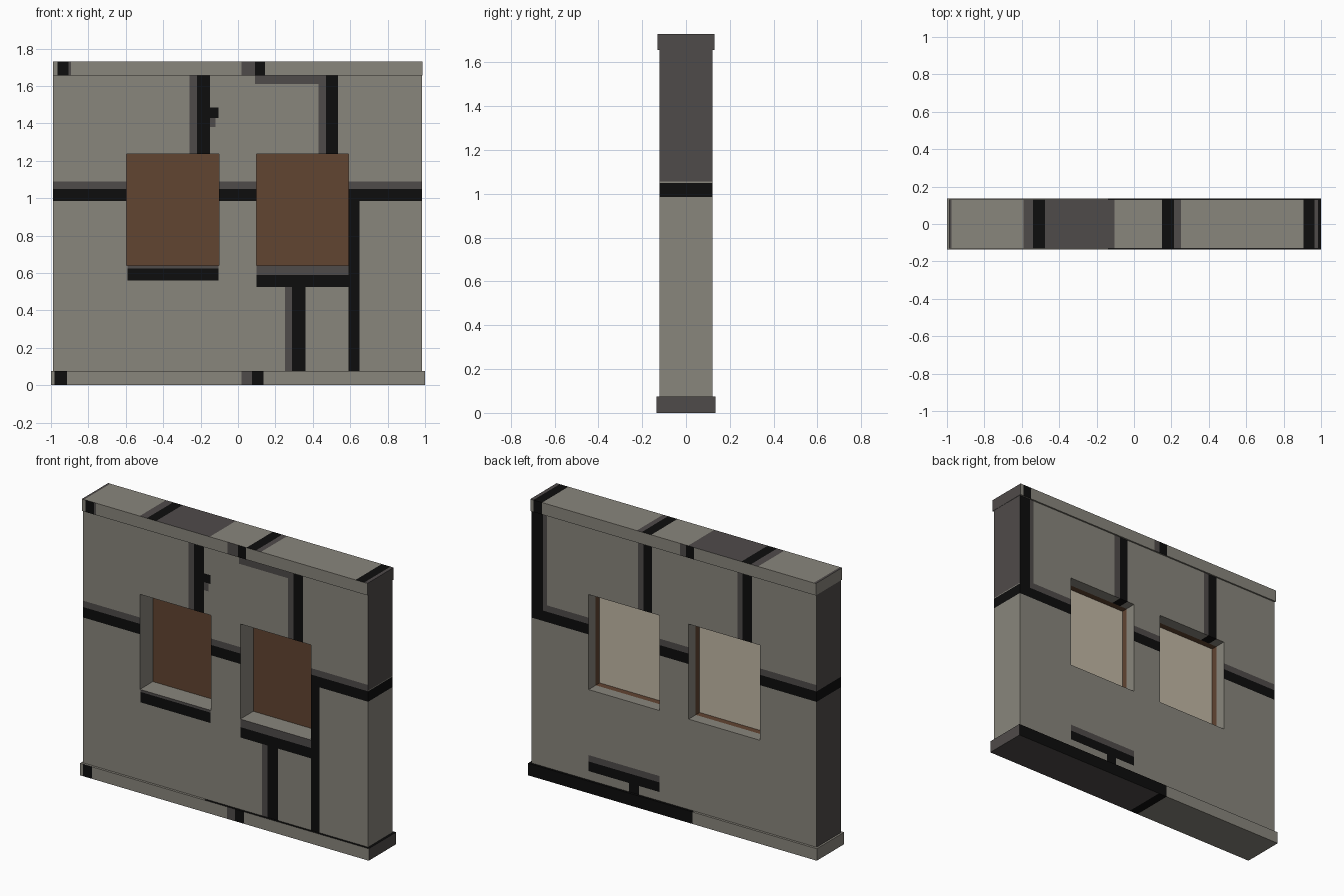
import bpy, bmesh
from mathutils import Vector

if "Cube" in bpy.data.objects:
    bpy.data.objects.remove(bpy.data.objects["Cube"])


def material(name, rgb):
    m = bpy.data.materials.new(name)
    m.diffuse_color = (*rgb, 1)
    m.use_nodes = True
    m.node_tree.nodes["Principled BSDF"].inputs["Base Color"].default_value = m.diffuse_color
    return m


MATS = [material("stone", (.25, .237, .203)),
        material("mortar_black", (.004, .004, .004)),
        material("dark_grey", (.078, .07, .068)),
        material("brown_wood", (.12, .058, .031)),
        material("cream", (.54, .48, .375))]
STONE, BLACK, GREY, BROWN, CREAM = range(5)
ALL = (-9, 9)
WINDOWS = [(-.595, -.102), (.10, .59)]
WZ = (.64, 1.235)


def side_of(n):
    if abs(n.y) > .7:
        return "front" if n.y < 0 else "back"
    if abs(n.z) > .7:
        return "top" if n.z > 0 else "bottom"
    return "right" if n.x > 0 else "left"


def add_box(bm, lo, hi):
    verts = bmesh.ops.create_cube(bm, size=1)["verts"]
    for v in verts:
        v.co = Vector([lo[i] if v.co[i] < 0 else hi[i] for i in range(3)])


def inside(c, xr, zr):
    return xr[0] < c.x < xr[1] and zr[0] < c.z < zr[1]


def cut_and_paint(bm, rules):
    """Cut along every rule edge, then colour faces by the last matching rule."""
    for axis, k in ((0, 1), (2, 2)):
        values = {v for r in rules for v in r[k] if abs(v) < 5}
        for v in sorted(values):
            no = Vector((0, 0, 0))
            no[axis] = 1
            bmesh.ops.bisect_plane(bm, geom=bm.verts[:] + bm.edges[:] + bm.faces[:],
                                   dist=1e-5, plane_co=no * v, plane_no=no)
    bm.normal_update()
    for f in bm.faces:
        c, s = f.calc_center_median(), side_of(f.normal)
        for side, xr, zr, mat in rules:
            if s == side and inside(c, xr, zr):
                f.material_index = mat


def finish(bm, name):
    me = bpy.data.meshes.new(name)
    bm.to_mesh(me)
    bm.free()
    for m in MATS:
        me.materials.append(m)
    ob = bpy.data.objects.new(name, me)
    bpy.context.collection.objects.link(ob)
    return ob


def window_sleeve(bm, xr, zr, yr):
    """Four inward-facing walls of a window opening."""
    mid = Vector((sum(xr) / 2, sum(yr) / 2, sum(zr) / 2))
    ring = [(xr[0], zr[0]), (xr[1], zr[0]), (xr[1], zr[1]), (xr[0], zr[1])]
    for (xa, za), (xb, zb) in zip(ring, ring[1:] + ring[:1]):
        f = bm.faces.new([bm.verts.new(p) for p in (
            (xa, yr[0], za), (xb, yr[0], zb), (xb, yr[1], zb), (xa, yr[1], za))])
        f.normal_update()
        if f.normal.dot(f.calc_center_median() - mid) > 0:
            f.normal_flip()


# Wall body with painted joints
wall_rules = [
    # ends
    ("right", (.9, 9), (1.055, 9), GREY), ("right", (.9, 9), (.985, 1.05), BLACK),
    ("left", (-9, -.9), ALL, GREY), ("left", (-9, -.9), (.985, 1.05), BLACK),
    # horizontal joint, front and back
    ("front", ALL, (1.05, 1.09), GREY),
    ("back", ALL, (1.05, 1.09), GREY), ("back", ALL, (.985, 1.05), BLACK),
    ("front", ALL, (.985, 1.05), BLACK),
    # front upper joints
    ("front", (-.26, -.22), (1.235, 9), GREY), ("front", (-.22, -.15), (1.235, 9), BLACK),
    ("front", (-.15, -.105), (1.43, 1.485), BLACK),
    ("front", (-.15, -.12), (1.38, 1.43), GREY),
    ("front", (.09, .47), (1.61, 9), GREY),
    ("front", (.43, .47), (1.235, 9), GREY), ("front", (.47, .535), (1.235, 9), BLACK),
    # front joints below the windows
    ("front", (-.59, -.105), (.625, .64), GREY), ("front", (-.59, -.105), (.56, .625), BLACK),
    ("front", (.10, .59), (.59, .64), GREY), ("front", (.10, .65), (.525, .59), BLACK),
    ("front", (.25, .29), (0, .525), GREY), ("front", (.29, .36), (0, .525), BLACK),
    ("front", (.59, .65), (0, 1.05), BLACK),
    # back upper joints
    ("back", (.88, .905), (1.05, 9), GREY), ("back", (.905, 9), (1.05, 9), BLACK),
    ("back", (.21, .25), (1.235, 9), GREY), ("back", (.15, .21), (1.235, 9), BLACK),
    ("back", (-.475, -.44), (1.235, 9), GREY), ("back", (-.54, -.475), (1.235, 9), BLACK),
    ("bottom", (.15, .21), (1.2, 1.3), BLACK), ("bottom", (-.54, -.475), (1.2, 1.3), BLACK),
    # back lower joint
    ("back", (.10, .59), (.19, .23), GREY), ("back", (.10, .59), (.13, .19), BLACK),
    ("back", (.24, .31), (0, .13), BLACK),
]
# window outlines as plain stone rules so that they are cut too
wall_rules = [(s, w, WZ, STONE) for w in WINDOWS for s in ("front", "back")] + wall_rules
bm = bmesh.new()
add_box(bm, (-.988, -.12, .04), (.985, .12, 1.68))
for w in WINDOWS:
    window_sleeve(bm, w, WZ, (-.12, .12))
cut_and_paint(bm, wall_rules)
holes = [f for f in bm.faces if side_of(f.normal) in ("front", "back")
         and any(inside(f.calc_center_median(), w, WZ) for w in WINDOWS)]
bmesh.ops.delete(bm, geom=holes, context="FACES")
finish(bm, "wall")

# Base plinth
bm = bmesh.new()
add_box(bm, (-1, -.135, 0), (1, .135, .075))
cut_and_paint(bm, [
    ("front", (-.98, -.915), ALL, BLACK),
    ("front", (.02, .075), ALL, GREY), ("front", (.075, .135), ALL, BLACK),
    ("back", (-.14, 9), ALL, BLACK), ("top", (-.14, 9), ALL, BLACK),
    ("bottom", (-.08, 9), ALL, GREY), ("bottom", (-.14, -.08), ALL, BLACK),
    ("right", ALL, ALL, GREY)])
finish(bm, "base_plinth")

# Top coping
bm = bmesh.new()
add_box(bm, (-.99, -.13, 1.655), (.987, .13, 1.73))
cut_and_paint(bm, [
    ("front", (-.965, -.905), ALL, BLACK), ("front", (-.905, -.893), ALL, GREY),
    ("front", (.02, .09), ALL, GREY), ("front", (.09, .145), ALL, BLACK),
    ("back", (-.145, -.09), ALL, BLACK), ("back", (-.09, -.05), ALL, GREY),
    ("back", (.905, .965), ALL, BLACK),
    ("top", (-9, -.975), ALL, GREY), ("top", (-.59, -.105), ALL, GREY),
    ("top", (-.54, -.475), ALL, BLACK), ("top", (.15, .215), ALL, BLACK),
    ("top", (.215, .25), ALL, GREY), ("top", (.905, .965), ALL, BLACK),
    ("top", (.965, 9), ALL, GREY), ("right", ALL, ALL, GREY)])
finish(bm, "top_coping")

# Window shutters: brown front, cream back, brown lining behind
for label, (x0, x1) in zip(("left", "right"), WINDOWS):
    bm = bmesh.new()
    add_box(bm, (x0, .008, WZ[0]), (x1, .014, WZ[1]))
    window_sleeve(bm, (x0 + .002, x1 - .002), (WZ[0] + .002, WZ[1] - .002), (.014, .053))
    bm.normal_update()
    for f in bm.faces:
        f.material_index = CREAM if side_of(f.normal) == "back" else BROWN
    finish(bm, label + "_window_shutter")
